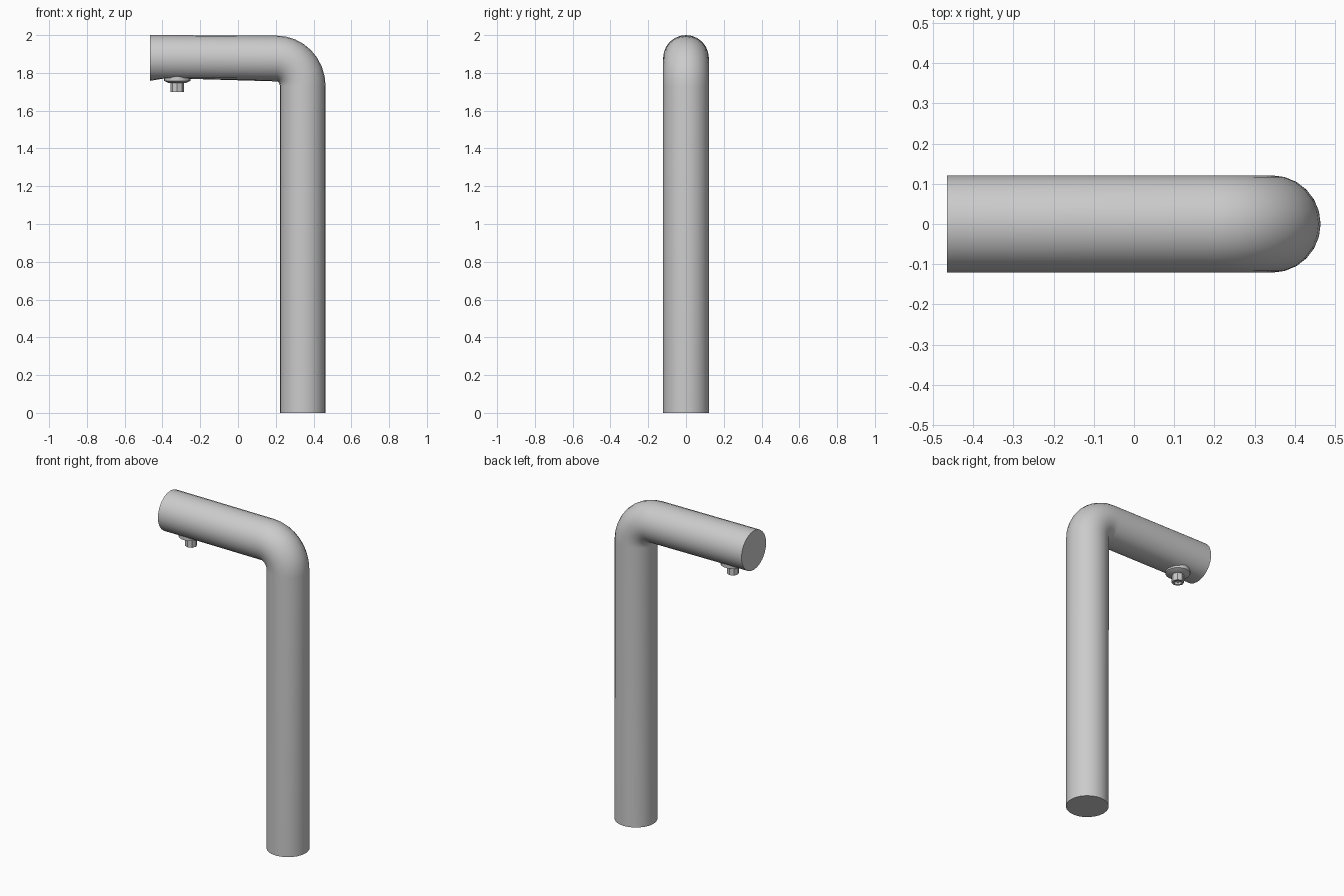
import bpy, bmesh, math
from mathutils import Vector

if "Cube" in bpy.data.objects:
    bpy.data.objects.remove(bpy.data.objects["Cube"])

R, SIDES = 0.121, 24


def loft(name, rings, angle=35):
    """Skin a list of equal-length vertex rings and cap both ends."""
    bm = bmesh.new()
    loops = [[bm.verts.new(p) for p in ring] for ring in rings]
    n = len(loops[0])
    for a, b in zip(loops, loops[1:]):
        for i in range(n):
            j = (i + 1) % n
            bm.faces.new((a[i], a[j], b[j], b[i]))
    bm.faces.new(loops[0])
    bm.faces.new(loops[-1])
    bmesh.ops.recalc_face_normals(bm, faces=bm.faces[:])
    mesh = bpy.data.meshes.new(name)
    bm.to_mesh(mesh)
    bm.free()
    ob = bpy.data.objects.new(name, mesh)
    bpy.context.collection.objects.link(ob)
    bpy.context.view_layer.objects.active = ob
    ob.select_set(True)
    bpy.ops.object.shade_smooth_by_angle(angle=math.radians(angle))
    ob.select_set(False)
    return ob


def pipe_ring(x, z, tilt, floor=None):
    """Circle around the pipe path; tilt 0 = arm, 90 degrees = post."""
    out = Vector((math.sin(tilt), 0, math.cos(tilt)))
    pts = []
    for i in range(SIDES):
        a = math.tau * i / SIDES
        p = Vector((x, 0, z)) + R * (out * math.cos(a) + Vector((0, math.sin(a), 0)))
        if floor is not None:
            p.z = max(p.z, floor)
        pts.append(p)
    return pts


def disc_rings(x, profile, sides):
    """Rings around a vertical axis from (radius, z) pairs."""
    return [[(x + r * math.cos(math.tau * i / sides), r * math.sin(math.tau * i / sides), z)
             for i in range(sides)] for r, z in profile]


# Bent pipe: arm with slightly flattened underside, elbow, then post
bend_x, bend_z, bend_r, steps = 0.205, 1.73, 0.139, 8
rings = [pipe_ring(-0.465, 1.879, 0), pipe_ring(-0.38, 1.879, 0, 1.772)]
for k in range(steps + 1):
    t = math.pi / 2 * k / steps
    rings.append(pipe_ring(bend_x + bend_r * math.sin(t) * 0.99,
                           bend_z + (bend_r + 0.007) * math.cos(t), t))
rings.append(pipe_ring(0.343, 0, math.pi / 2))
loft("bent_pipe", rings)

# Round flange under the arm
loft("outlet_flange", disc_rings(-0.322, [(0.07, 1.80), (0.07, 1.758), (0.045, 1.746)], 20), 30)

# Faceted nozzle with recessed opening
loft("outlet_nozzle", disc_rings(-0.322, [(0.035, 1.76), (0.035, 1.70), (0.024, 1.70),
                                          (0.024, 1.715)], 8), 20)
